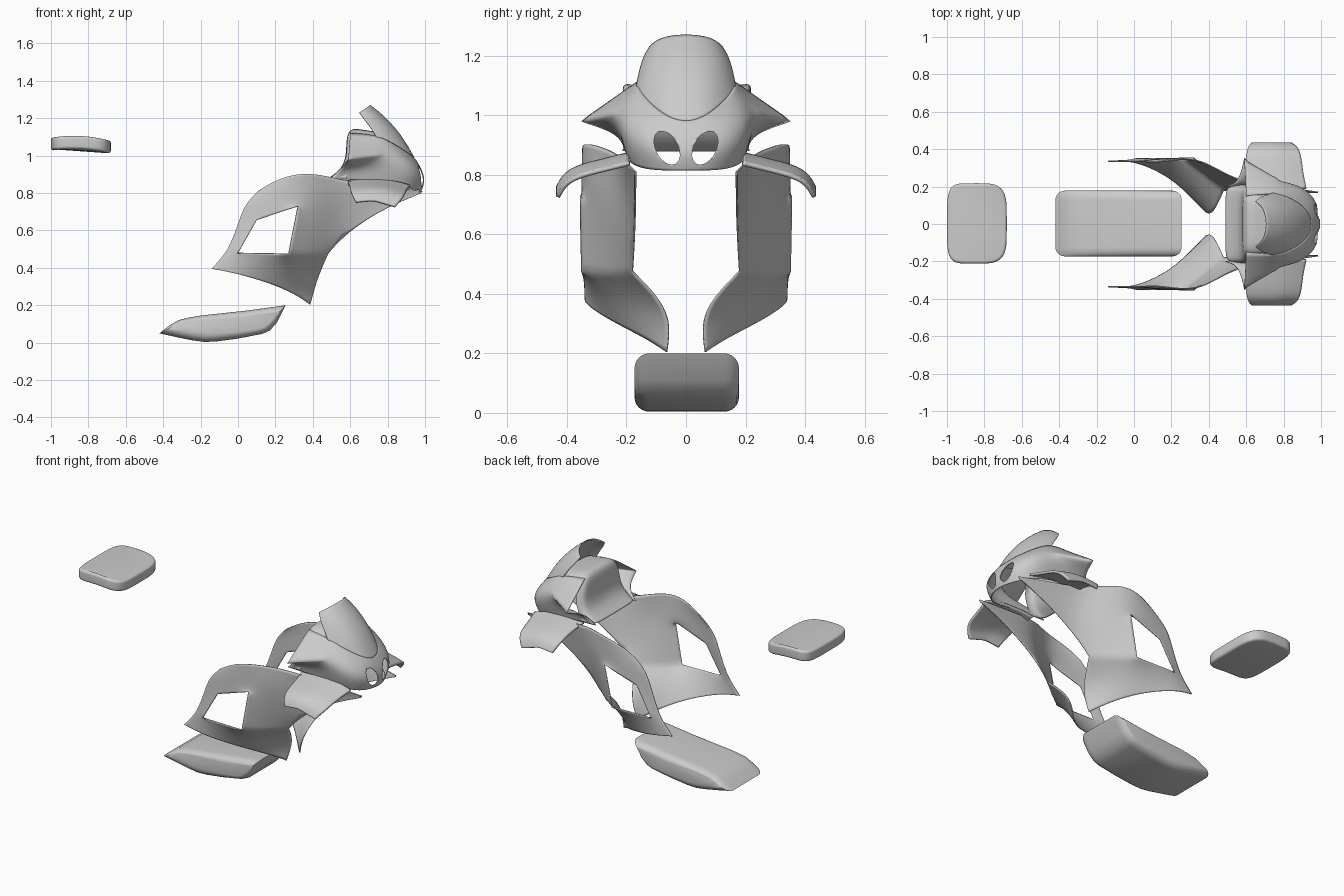
import bpy, bmesh, math

if "Cube" in bpy.data.objects:
    bpy.data.objects.remove(bpy.data.objects["Cube"], do_unlink=True)

grey = bpy.data.materials.new("plain_grey")
grey.use_nodes = True
grey.diffuse_color = (0.6, 0.6, 0.6, 1)
grey.node_tree.nodes["Principled BSDF"].inputs["Base Color"].default_value = (0.6, 0.6, 0.6, 1)


def add_object(name, bm):
    bmesh.ops.recalc_face_normals(bm, faces=bm.faces[:])
    mesh = bpy.data.meshes.new(name)
    bm.to_mesh(mesh)
    bm.free()
    mesh.materials.append(grey)
    ob = bpy.data.objects.new(name, mesh)
    bpy.context.collection.objects.link(ob)
    return ob


def sheet(name, rows, skip=(), sharp=(), thickness=0.006):
    """Smooth thin panel from a grid of control points, mirrored across y = 0.
    Edges between two sharp grid points keep a hard crease."""
    bm = bmesh.new()
    point_crease = bm.verts.layers.float.new("crease_vert")
    edge_crease = bm.edges.layers.float.new("crease_edge")
    grid = [[bm.verts.new(p) for p in row] for row in rows]
    for i, (low, high) in enumerate(zip(grid, grid[1:])):
        for j in range(min(len(low), len(high)) - 1):
            if (i, j) not in skip:
                bm.faces.new((low[j], low[j + 1], high[j + 1], high[j]))
    hard = {grid[i][j] for i, j in sharp}
    for v in hard:
        v[point_crease] = 1
    for e in bm.edges:
        if hard.issuperset(e.verts):
            e[edge_crease] = 0.9
    ob = add_object(name, bm)
    for face in ob.data.polygons:
        face.use_smooth = True
    mirror = ob.modifiers.new("mirror", "MIRROR")
    mirror.use_axis = (False, True, False)
    mirror.use_clip = True
    sub = ob.modifiers.new("smooth", "SUBSURF")
    sub.levels = sub.render_levels = 3
    sub.boundary_smooth = "PRESERVE_CORNERS"
    solid = ob.modifiers.new("skin", "SOLIDIFY")
    solid.thickness = thickness
    solid.offset = 0
    return ob


def loft(name, rings):
    """Closed solid through a list of matching outlines."""
    bm = bmesh.new()
    loops = [[bm.verts.new(p) for p in ring] for ring in rings]
    bm.faces.new(loops[0])
    bm.faces.new(loops[-1])
    for a, b in zip(loops, loops[1:]):
        for i in range(len(a)):
            k = (i + 1) % len(a)
            bm.faces.new((a[i], a[k], b[k], b[i]))
    ob = add_object(name, bm)
    bpy.ops.object.select_all(action="DESELECT")
    ob.select_set(True)
    bpy.context.view_layer.objects.active = ob
    bpy.ops.object.shade_smooth_by_angle(angle=math.radians(40))
    return ob


def rounded_steps(low, high, radius, steps=6):
    """Levels from low to high, each with the inset of a rounded rim."""
    quarter = [i * math.pi / 2 / steps for i in range(steps + 1)]
    levels = [(low + radius * (1 - math.sin(a)), radius * (1 - math.cos(a))) for a in reversed(quarter)]
    return levels + [(high - radius * (1 - math.sin(a)), radius * (1 - math.cos(a))) for a in quarter]


# Side fairings, each with an open window and a tucked-in lower band
sheet("side_fairings", [
    [(-.14, .335, .395), (0, .345, .37), (.2, .25, .31), (.32, .13, .25), (.385, .065, .205)],
    [(-.1, .335, .44), (0, .345, .425), (.22, .3, .39), (.34, .18, .37), (.42, .045, .34)],
    [(-.05, .335, .5), (0, .35, .48), (.27, .35, .475), (.37, .27, .47), (.48, .18, .475)],
    [(0, .335, .63), (.1, .345, .655), (.32, .355, .73), (.43, .28, .65), (.55, .175, .56),
     (.74, .17, .7), (.98, .17, .8)],
    [(.035, .335, .74), (.14, .345, .77), (.325, .355, .82), (.46, .29, .77), (.58, .19, .7),
     (.76, .18, .77), (.982, .17, .805)],
    [(.11, .33, .81), (.2, .34, .87), (.34, .355, .912), (.48, .27, .89), (.6, .22, .86),
     (.78, .2, .84), (.985, .17, .81)],
], skip={(2, 1)}, sharp=[(2, 1), (2, 2), (2, 3), (2, 4), (3, 1), (3, 2)])

# Nose cowl, flaring back into pointed side fins
cowl = sheet("nose_cowl", [
    [(.955, 0, .97), (.93, .08, 1), (.82, .15, 1.07), (.74, .165, 1.11), (.6, .15, 1.12)],
    [(.985, 0, .92), (.965, .12, .95), (.88, .21, .99), (.76, .245, 1.005), (.59, .35, .98)],
    [(1.005, 0, .86), (.985, .14, .89), (.88, .22, .92), (.72, .215, .94), (.56, .22, .94)],
    [(.995, 0, .815), (.95, .13, .815), (.86, .19, .84), (.7, .2, .87), (.49, .2, .875)],
], sharp=[(1, 3), (1, 4)])

# Headlight openings
for side in (-1, 1):
    ring = []
    for i in range(24):
        t = i * math.tau / 24
        y, z = .04 * math.cos(t), .056 * math.sin(t)
        ring.append((side * (.064 + y + .3 * z), .89 + z))
    cutter = loft("headlight_cutter", [[(x, y, z) for y, z in ring] for x in (.8, 1.1)])
    cutter.hide_render = True
    cutter.hide_set(True)
    cut = cowl.modifiers.new("headlight", "BOOLEAN")
    cut.operation = "DIFFERENCE"
    cut.object = cutter

# Windscreen
sheet("windscreen", [
    [(.955, 0, .965), (.93, .08, 1), (.82, .15, 1.07), (.74, .165, 1.1)],
    [(.89, 0, 1.09), (.87, .08, 1.1), (.79, .14, 1.12), (.71, .155, 1.15)],
    [(.8, 0, 1.2), (.78, .075, 1.2), (.73, .125, 1.2), (.67, .14, 1.2)],
    [(.71, 0, 1.27), (.7, .06, 1.265), (.68, .1, 1.25), (.65, .12, 1.23)],
])

# Rounded cover behind the windscreen
sheet("rear_cover", [
    [(.77, 0, 1.12), (.77, .1, 1.12), (.76, .15, 1.11), (.75, .17, 1.07)],
    [(.67, 0, 1.135), (.67, .12, 1.135), (.67, .16, 1.115), (.68, .17, 1.06)],
    [(.58, 0, 1.15), (.58, .13, 1.15), (.59, .17, 1.11), (.63, .18, 1.04)],
    [(.585, 0, 1.01), (.585, .14, 1.01), (.59, .19, 1), (.63, .2, .99)],
    [(.56, 0, .93), (.56, .15, .93), (.57, .2, .93), (.61, .205, .94)],
    [(.49, 0, .88), (.49, .16, .88), (.5, .2, .88), (.58, .21, .88)],
])

# Drooping winglets
sheet("winglets", [
    [(x0, y, z), (x0 + .09, y, z + .01), (x1 - .1, y, z + .005), (x1, y, z - .025)]
    for x0, x1, y, z in ((.58, .92, .19, .862), (.6, .9, .28, .84), (.6, .89, .4, .81), (.63, .84, .43, .75))
], thickness=0.014)

# Belly pan
profile = [(-.42, .05), (-.37, .09), (-.32, .12), (-.26, .135), (-.2, .145), (.05, .172), (.255, .2), (.21, .11),
           (.17, .065), (.13, .047), (0, .022), (-.12, .006), (-.18, .004), (-.24, .012), (-.33, .03)]
loft("belly_pan", [
    [(-.08 + (x + .08) * (1 - inset / .34), y, .1 + (z - .1) * (1 - inset / .1)) for x, z in profile]
    for y, inset in rounded_steps(-.173, .178, .05)
])

# Tail pad with a gently arched top
plan = []
for i in range(48):
    t = i * math.tau / 48
    c, s = math.cos(t), math.sin(t)
    power = .55 if c > 0 else .35
    plan.append((.16 * math.copysign(abs(c) ** power, c), .215 * math.copysign(abs(s) ** .45, s)))
loft("tail_pad", [
    [(-.84 + x * (1 - inset / .16), .003 + y * (1 - inset / .215), z - .05 * x - .6 * x * x) for x, y in plan]
    for z, inset in rounded_steps(1.036, 1.105, .015)
])
